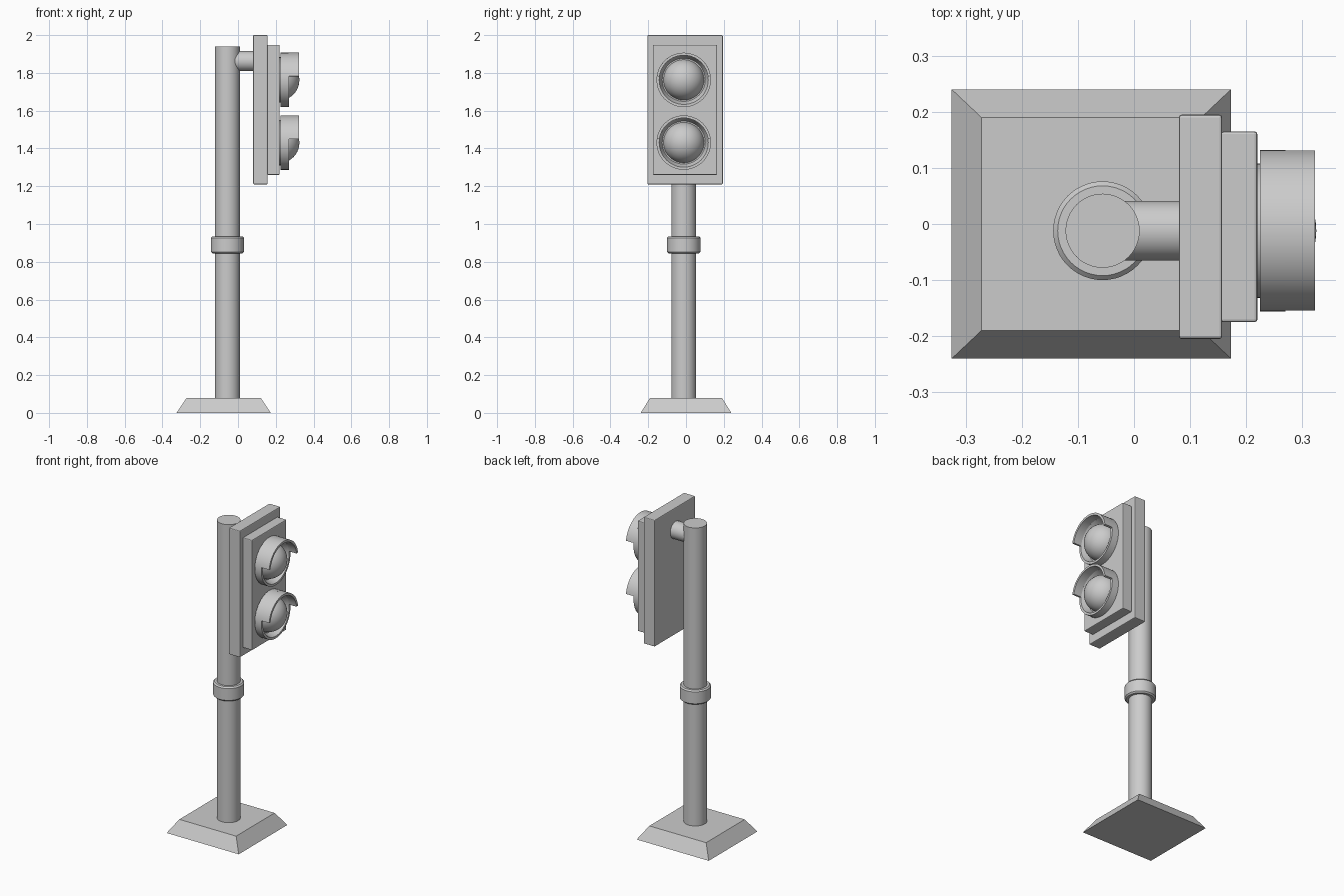
import bpy, bmesh, math
from mathutils import Matrix, Vector

if "Cube" in bpy.data.objects:
    bpy.data.objects.remove(bpy.data.objects["Cube"])

CY = -0.012          # y of pole, arm and lamps
POLE_X = -0.056


def finish(name, bm, smooth=False, bevel=0):
    bmesh.ops.recalc_face_normals(bm, faces=bm.faces)
    me = bpy.data.meshes.new(name)
    bm.to_mesh(me)
    bm.free()
    ob = bpy.data.objects.new(name, me)
    bpy.context.collection.objects.link(ob)
    if bevel:
        mod = ob.modifiers.new("bevel", 'BEVEL')
        mod.width = bevel
        mod.segments = 2
    if smooth:
        bpy.ops.object.select_all(action='DESELECT')
        ob.select_set(True)
        bpy.context.view_layer.objects.active = ob
        bpy.ops.object.shade_smooth_by_angle(angle=math.radians(35))
    return ob


def box(name, lo, hi, bevel=0):
    lo, hi = Vector(lo), Vector(hi)
    bm = bmesh.new()
    bmesh.ops.create_cube(bm, size=1)
    for v in bm.verts:
        v.co = (lo + hi) / 2 + v.co * (hi - lo)
    return finish(name, bm, bevel=bevel)


def revolve(name, profile, origin, axis='Z', start=0, end=360, steps=48, closed=False):
    """Spin (radius, height) points around an axis; closed profiles may be partial arcs."""
    rot = Matrix() if axis == 'Z' else Matrix(((0, 0, 1), (1, 0, 0), (0, 1, 0))).to_4x4()
    mat = Matrix.Translation(origin) @ rot
    full = end - start == 360
    bm = bmesh.new()
    rings = []
    for i in range(steps if full else steps + 1):
        a = math.radians(start + (end - start) * i / steps)
        rings.append([bm.verts.new(mat @ Vector((r * math.cos(a), r * math.sin(a), h)))
                      for r, h in profile])
    n = len(profile)
    for i in range(steps):
        p, q = rings[i], rings[(i + 1) % len(rings)]
        for j in range(n if closed else n - 1):
            k = (j + 1) % n
            bm.faces.new((p[j], q[j], q[k], p[k]))
    if not full:
        bm.faces.new(rings[0])
        bm.faces.new(rings[-1])
    bmesh.ops.remove_doubles(bm, verts=bm.verts, dist=1e-5)
    if full and not closed:
        bmesh.ops.holes_fill(bm, edges=bm.edges, sides=0)
    return finish(name, bm, smooth=True)


# Sloped foot
foot = box("foot", (-0.325, -0.24, 0), (0.173, 0.24, 0.08))
for v in foot.data.vertices:
    if v.co.z > 0.04:
        v.co.x = -0.272 if v.co.x < 0 else 0.12
        v.co.y = math.copysign(0.19, v.co.y)

# Pole, collar and support arm
revolve("pole", [(0.066, 0.07), (0.066, 1.94)], (POLE_X, CY, 0))
revolve("collar", [(0.06, 0.845), (0.08, 0.845), (0.088, 0.853), (0.088, 0.927),
                   (0.08, 0.935), (0.06, 0.935)], (POLE_X, CY, 0), closed=True)
revolve("support_arm", [(0.053, POLE_X), (0.053, 0.09)], (0, CY, 1.862), axis='X')

# Signal backing board and lamp housing
box("backing_board", (0.08, -0.205, 1.21), (0.157, 0.195, 2.0), bevel=0.005)
box("lamp_housing", (0.155, -0.175, 1.26), (0.22, 0.165, 1.948), bevel=0.005)

# Two lamps: seat, domed lens, ring and upper visor
for label, z in (("upper", 1.763), ("lower", 1.431)):
    o = (0, CY, z)
    revolve(label + "_lens_seat", [(0.12, 0.215), (0.12, 0.23)], o, axis='X')
    dome = [(0.108 * math.cos(math.radians(t)), 0.22 + 0.105 * math.sin(math.radians(t)))
            for t in range(0, 91, 9)]
    revolve(label + "_lens", dome, o, axis='X')
    revolve(label + "_lamp_ring", [(0.144, 0.225), (0.144, 0.27), (0.13, 0.27), (0.112, 0.225)],
            o, axis='X', closed=True)
    revolve(label + "_visor", [(0.144, 0.268), (0.144, 0.323), (0.13, 0.323), (0.13, 0.268)],
            o, axis='X', start=8, end=172, steps=24, closed=True)
